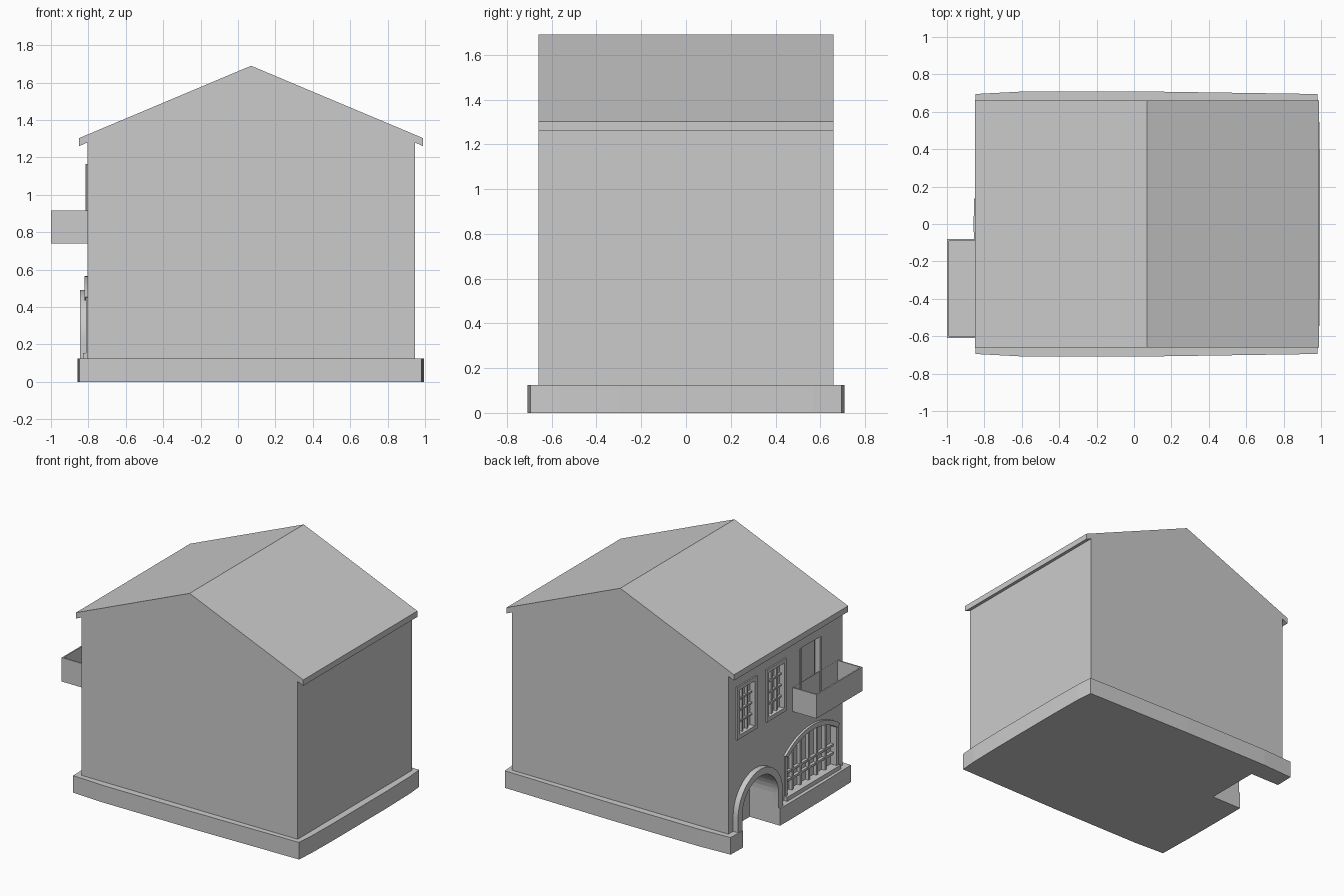
import bpy, bmesh
from math import sin, cos, pi, asin

if "Cube" in bpy.data.objects:
    bpy.data.objects.remove(bpy.data.objects["Cube"])

WALL = -0.805  # plane of the detailed facade (left side)


def prism(name, outline, a, b, axis):
    """Extrude a 2D outline from a to b along x (y,z), y (x,z) or z (x,y)."""
    place = {'x': lambda p, t: (t, p[0], p[1]),
             'y': lambda p, t: (p[0], t, p[1]),
             'z': lambda p, t: (p[0], p[1], t)}[axis]
    bm = bmesh.new()
    lo = [bm.verts.new(place(p, a)) for p in outline]
    hi = [bm.verts.new(place(p, b)) for p in outline]
    n = len(outline)
    bm.faces.new(lo)
    bm.faces.new(hi[::-1])
    for i in range(n):
        bm.faces.new((lo[i], hi[i], hi[(i + 1) % n], lo[(i + 1) % n]))
    bmesh.ops.recalc_face_normals(bm, faces=bm.faces)
    me = bpy.data.meshes.new(name)
    bm.to_mesh(me)
    bm.free()
    ob = bpy.data.objects.new(name, me)
    bpy.context.collection.objects.link(ob)
    return ob


def box(name, x, y, z):
    return prism(name, [(x[0], y[0]), (x[1], y[0]), (x[1], y[1]), (x[0], y[1])], z[0], z[1], 'z')


def cut(targets, cutter):
    cutter.hide_render = True
    for t in targets:
        m = t.modifiers.new('cut', 'BOOLEAN')
        m.operation, m.solver, m.object = 'DIFFERENCE', 'EXACT', cutter
        bpy.context.view_layer.objects.active = t
        bpy.ops.object.modifier_apply(modifier=m.name)
    bpy.data.objects.remove(cutter)


def arc(cy, half, spring, rise, n):
    """Arch points from +y springing to -y springing."""
    r = (half * half + rise * rise) / (2 * rise)
    a = pi / 2 if rise >= half else asin(half / r)
    return [(cy - r * sin(t), spring + rise - r + r * cos(t))
            for t in [-a + 2 * a * i / n for i in range(n + 1)]]


def smooth(ob):
    bpy.ops.object.select_all(action='DESELECT')
    ob.select_set(True)
    bpy.context.view_layer.objects.active = ob
    bpy.ops.object.shade_smooth_by_angle()


# Walls and gabled roof with small eaves
shell = prism('house_shell', [
    (-0.805, 0.12), (0.945, 0.12), (0.945, 1.28), (0.99, 1.26), (0.99, 1.303),
    (0.07, 1.69), (-0.85, 1.303), (-0.85, 1.26), (-0.805, 1.28)], -0.66, 0.66, 'y')

# Slightly bowed plinth
half = [(-0.857, 0), (-0.855, 0.4), (-0.848, 0.695), (-0.6, 0.708), (0.1, 0.708),
        (0.98, 0.695), (0.99, 0.57), (0.995, 0.3), (0.995, 0)]
base = prism('plinth', half + [(x, -y) for x, y in half[-2:0:-1]], 0, 0.125, 'z')

# Arched entrance passage
DY, DR, DZ = 0.345, 0.21, 0.23
opening = [(DY + DR, -0.05)] + arc(DY, DR, DZ, DR, 20) + [(DY - DR, -0.05)]
cut([shell, base], prism('door_cutter', opening, -0.95, -0.61, 'x'))

# Door surround
outer = [(DY + 0.26, 0.12)] + arc(DY, 0.26, DZ, 0.26, 20) + [(DY - 0.26, 0.12)]
inner = [(DY + DR, 0.12)] + arc(DY, DR, DZ, DR, 20) + [(DY - DR, 0.12)]
surround = prism('door_surround', outer + inner[::-1], -0.845, WALL + 0.002, 'x')
smooth(surround)

# Two upper windows: recess, frame, glazing bars
for k, (y0, y1) in enumerate([(0.34, 0.57), (0.0, 0.23)], 1):
    z0, z1, w = 0.78, 1.165, 0.028
    cut([shell], box('cutter', (-0.9, -0.775), (y0 + w, y1 - w), (z0 + w, z1 - w)))
    frame = box(f'window_frame_{k}', (-0.815, WALL + 0.003), (y0, y1), (z0, z1))
    cut([frame], box('cutter', (-0.9, -0.7), (y0 + w, y1 - w), (z0 + w, z1 - w)))
    for i in (1, 2):
        y = y0 + w + (y1 - y0 - 2 * w) * i / 3
        box(f'window_{k}_upright_{i}', (-0.795, -0.77), (y - 0.006, y + 0.006), (z0 + w, z1 - w))
    for i in (1, 2, 3):
        z = z0 + w + (z1 - z0 - 2 * w) * i / 4
        box(f'window_{k}_crossbar_{i}', (-0.793, -0.77), (y0 + w, y1 - w), (z - 0.006, z + 0.006))

# Balcony door recess with a raised leaf
cut([shell], box('cutter', (-0.9, -0.77), (-0.39, -0.18), (0.76, 1.165)))
box('balcony_door', (-0.78, -0.765), (-0.37, -0.20), (0.76, 1.145))
for name, y in (('balcony_door_trim_a', (-0.405, -0.39)), ('balcony_door_trim_b', (-0.18, -0.165))):
    box(name, (-0.813, WALL + 0.002), y, (0.76, 1.165))

# Balcony tray
balcony = box('balcony', (-1.0, WALL + 0.002), (-0.61, -0.08), (0.74, 0.915))
cut([balcony], box('cutter', (-0.99, WALL - 0.001), (-0.60, -0.09), (0.76, 1.0)))

# Large arched ground floor window
CY, HW, BOT, SPR = -0.295, 0.285, 0.155, 0.435
glass = [(CY + HW, BOT)] + arc(CY, HW, SPR, 0.095, 16) + [(CY - HW, BOT)]
cut([shell], prism('cutter', glass, -0.9, -0.765, 'x'))
hood = arc(CY, 0.315, 0.455, 0.11, 16)
hood_in = arc(CY, HW, SPR, 0.095, 16)
smooth(prism('arched_window_hood', hood + hood_in[::-1], -0.822, WALL + 0.002, 'x'))
for s, name in ((1, 'jamb_back'), (-1, 'jamb_front')):
    ys = sorted((CY + s * HW, CY + s * 0.308))
    box('arched_window_' + name, (-0.814, WALL + 0.002), ys, (0.12, 0.45))
box('arched_window_sill', (-0.83, WALL + 0.03), (CY - 0.31, CY + 0.31), (0.12, BOT))
for i in range(1, 6):
    y = CY - HW + 2 * HW * i / 6
    r = (HW ** 2 + 0.095 ** 2) / 0.19
    top = SPR + 0.095 - r + (r * r - (y - CY) ** 2) ** 0.5
    box(f'arched_window_upright_{i}', (-0.79, -0.76), (y - 0.009, y + 0.009), (BOT, top))
for i, z in enumerate((0.24, 0.30), 1):
    box(f'arched_window_crossbar_{i}', (-0.787, -0.76), (CY - HW, CY + HW), (z - 0.008, z + 0.008))
